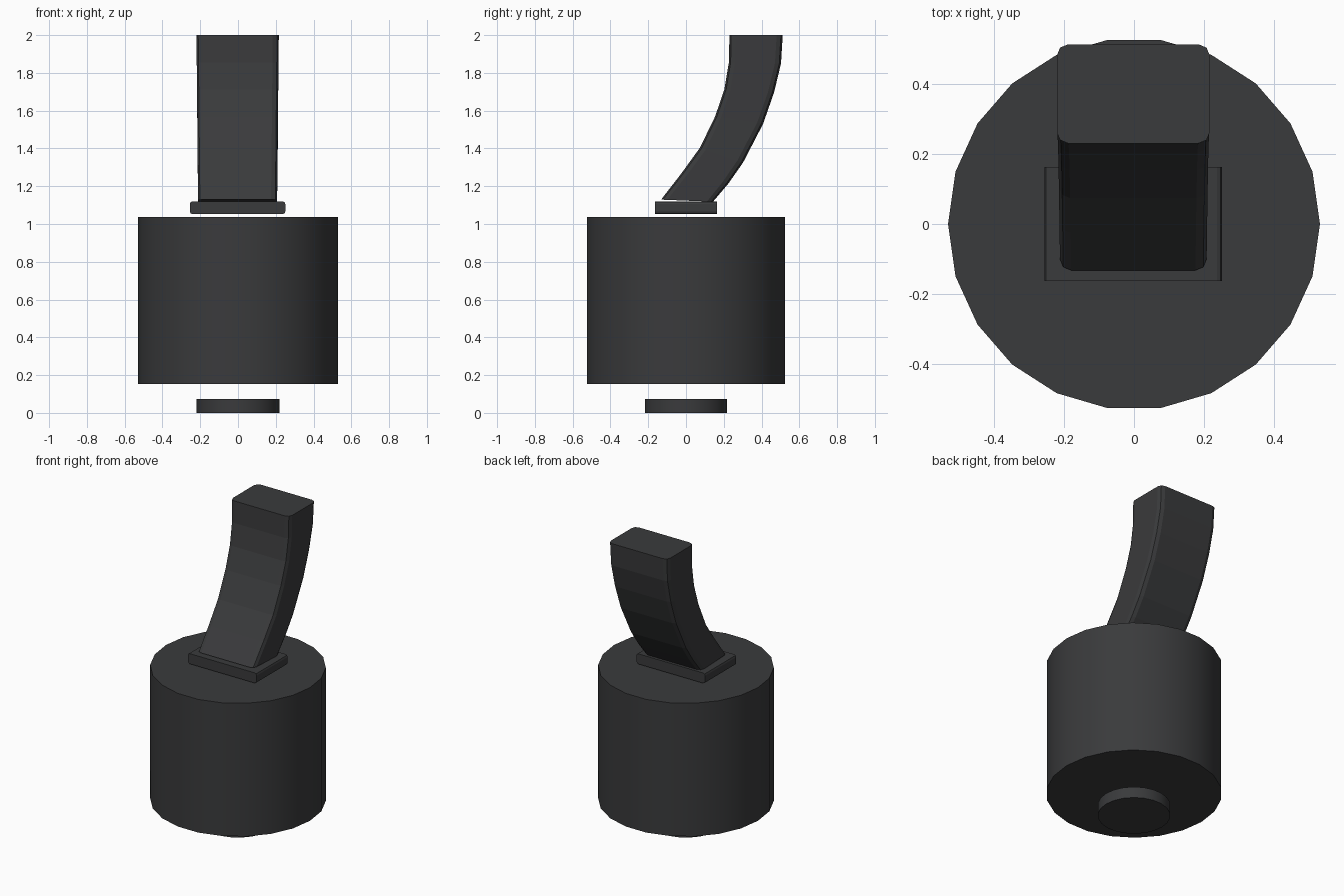
import bpy, bmesh, math

if "Cube" in bpy.data.objects:
    bpy.data.objects.remove(bpy.data.objects["Cube"])

dark = bpy.data.materials.new("dark_grey")
dark.diffuse_color = (0.042, 0.043, 0.045, 1)
dark.use_nodes = True
dark.node_tree.nodes["Principled BSDF"].inputs["Base Color"].default_value = dark.diffuse_color


def finish(bm, name, smooth=False):
    bmesh.ops.recalc_face_normals(bm, faces=bm.faces[:])
    me = bpy.data.meshes.new(name)
    bm.to_mesh(me)
    bm.free()
    ob = bpy.data.objects.new(name, me)
    bpy.context.collection.objects.link(ob)
    me.materials.append(dark)
    if smooth:
        bpy.ops.object.select_all(action='DESELECT')
        ob.select_set(True)
        bpy.context.view_layer.objects.active = ob
        bpy.ops.object.shade_smooth_by_angle(angle=math.radians(30))
    return ob


def loft(rings, name, smooth=False):
    """Skin a list of equal-length point rings and cap both ends."""
    bm = bmesh.new()
    vs = [[bm.verts.new(p) for p in ring] for ring in rings]
    n = len(vs[0])
    for a, b in zip(vs, vs[1:]):
        for i in range(n):
            j = (i + 1) % n
            bm.faces.new((a[i], a[j], b[j], b[i]))
    bm.faces.new(vs[0][::-1])
    bm.faces.new(vs[-1])
    return finish(bm, name, smooth)


def rounded_rect(w, h, r, steps=2):
    """Centred 2D outline with rounded corners."""
    pts = []
    for k, (sx, sy) in enumerate([(1, 1), (-1, 1), (-1, -1), (1, -1)]):
        for s in range(steps + 1):
            a = math.pi / 2 * (k + s / steps)
            pts.append((sx * (w / 2 - r) + r * math.cos(a),
                        sy * (h / 2 - r) + r * math.sin(a)))
    return pts


def drum(name, r, z0, z1, n=22):
    ring = [(r * math.cos(math.tau * i / n), r * math.sin(math.tau * i / n))
            for i in range(n)]
    loft([[(x, y, z) for x, y in ring] for z in (z0, z1)], name, True)


# Main body and the small contact disc floating below it
drum("body", 0.53, 0.152, 1.038)
drum("bottom_disc", 0.219, 0.0, 0.074)

# Collar plate: edges running front to back are rounded
profile = rounded_rect(0.506, 0.068, 0.015)
loft([[(x - 0.002, y, z + 1.086) for x, z in profile] for y in (-0.163, 0.163)],
     "collar_plate")

# Curved lever: front and back (y, z) points of each cross-section
front = [(-0.132, 1.129), (-0.025, 1.267), (0.074, 1.404), (0.154, 1.569),
         (0.203, 1.712), (0.227, 1.855), (0.230, 2.0)]
back = [(0.143, 1.118), (0.225, 1.215), (0.302, 1.325), (0.408, 1.53),
        (0.466, 1.696), (0.503, 1.85), (0.512, 2.0)]
rings = []
for i, (f, b) in enumerate(zip(front, back)):
    t = i / (len(front) - 1)
    depth = math.dist(f, b)
    ring = []
    for x, d in rounded_rect(0.418 + 0.018 * t, depth, 0.032):
        s = d / depth + 0.5
        ring.append((x - 0.002, f[0] + (b[0] - f[0]) * s, f[1] + (b[1] - f[1]) * s))
    rings.append(ring)
loft(rings, "lever")
